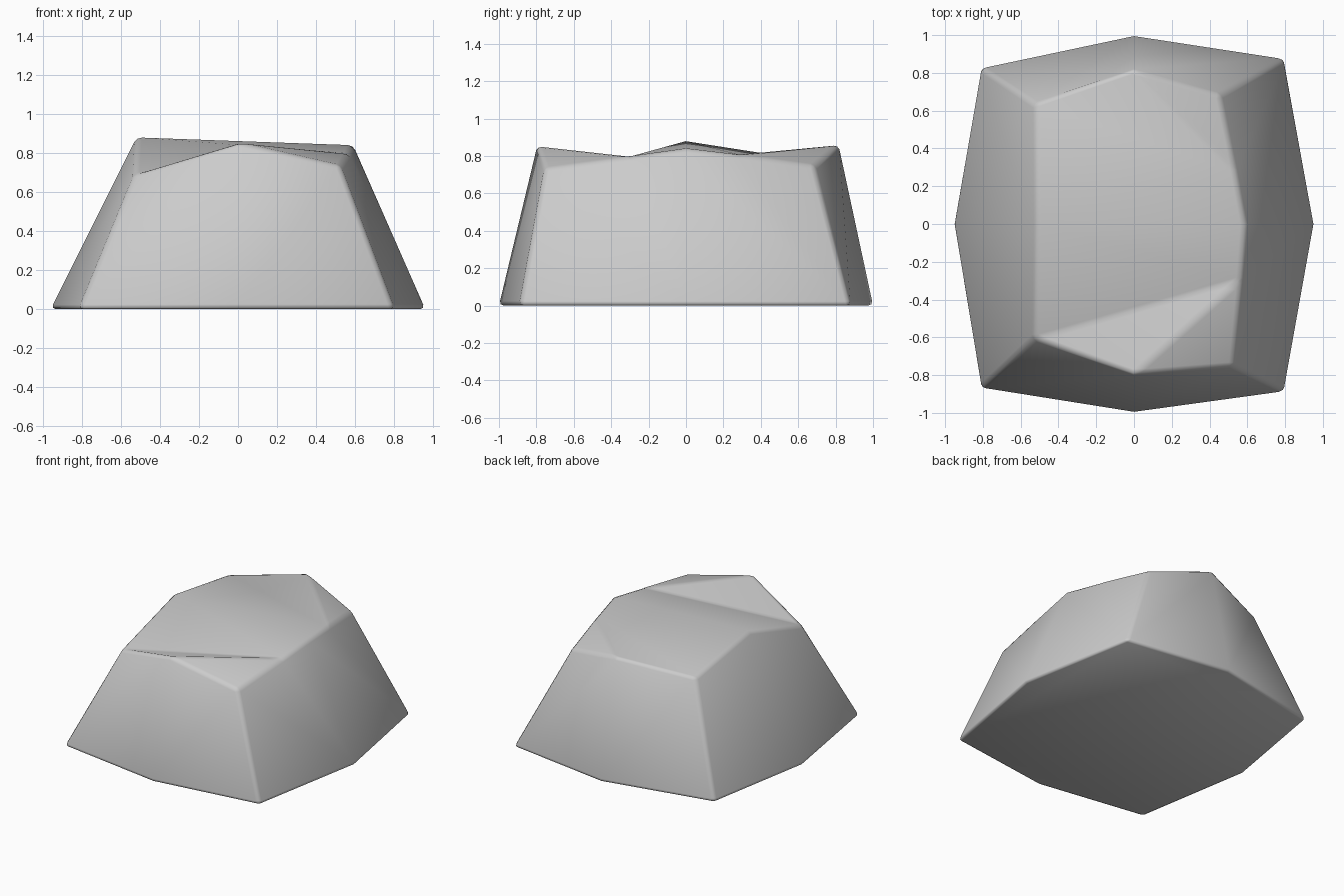
import bpy

if "Cube" in bpy.data.objects:
    bpy.data.objects.remove(bpy.data.objects["Cube"])

# Outline points, anticlockwise from the front left corner
base = [(-0.815, -0.875), (0, -1.0), (0.80, -0.89), (0.96, 0),
        (0.80, 0.88), (0, 1.0), (-0.815, 0.83), (-0.96, 0)]
rim = [(-0.53, -0.605, 0.695), (0, -0.795, 0.855), (0.525, -0.755, 0.735),
       (0.59, 0, 0.84), (0.455, 0.685, 0.75), (0, 0.815, 0.86),
       (-0.525, 0.635, 0.78), (-0.52, 0, 0.88)]
# Extra points on the right rim where the top folds meet
folds = [(0.568, -0.29, 0.799), (0.536, 0.29, 0.805)]

verts = [(x, y, 0) for x, y in base] + rim + folds
FL, FM, FR, RM, BR, BM, BL, LM, A, B = range(8, 18)

# Underside and sloping walls
faces = [tuple(reversed(range(8)))]
for i in range(8):
    j = (i + 1) % 8
    wall = [i, j, 8 + j]
    if i == 2:
        wall.append(A)
    if i == 3:
        wall.append(B)
    faces.append(wall + [8 + i])

# Folded top
faces += [(FM, FR, A), (FL, FM, A), (FL, A, LM), (LM, A, RM),
          (LM, RM, B), (LM, B, BL), (BL, B, BM), (BM, B, BR)]

mesh = bpy.data.meshes.new("rock")
mesh.from_pydata(verts, [], faces)
mesh.update()
rock = bpy.data.objects.new("rock", mesh)
bpy.context.collection.objects.link(rock)
for p in mesh.polygons:
    p.use_smooth = True

# Softly worn edges
bev = rock.modifiers.new("worn_edges", 'BEVEL')
bev.width = 0.025
bev.segments = 2
bev.limit_method = 'ANGLE'
bev.angle_limit = 0.52
